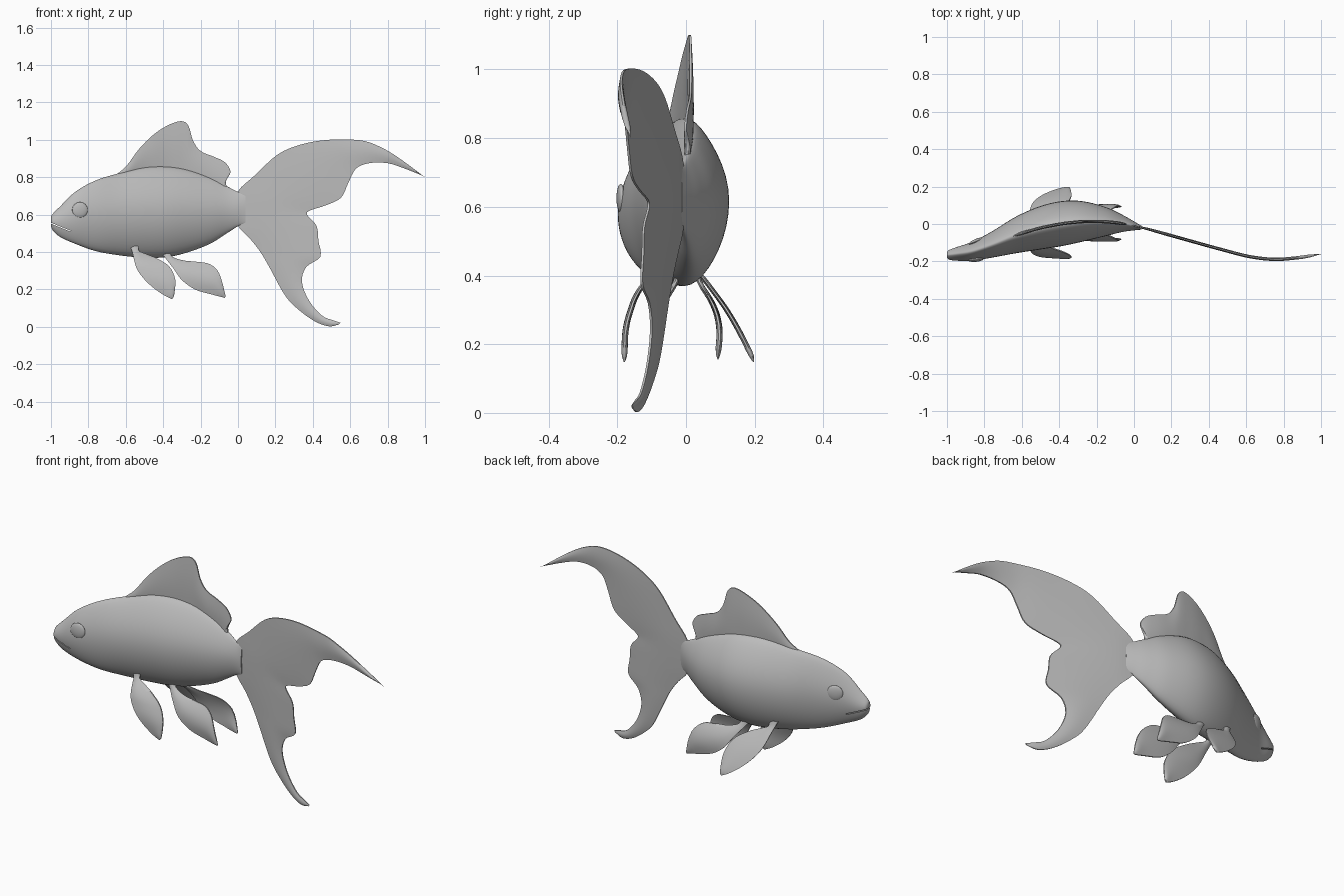
import bpy, bmesh, math
from mathutils import Vector

grey = bpy.data.materials.new("soft grey")
grey.diffuse_color = (0.5, 0.5, 0.5, 1)


def spline(rows, sub):
    """Catmull-Rom resampling of rows of numbers."""
    out = []
    for i in range(len(rows) - 1):
        a, b, c, d = (rows[min(max(i + k, 0), len(rows) - 1)] for k in (-1, 0, 1, 2))
        for s in range(sub):
            t = s / sub
            out.append([0.5 * (2 * q + (r - p) * t + (2 * p - 5 * q + 4 * r - u) * t * t
                               + (3 * q - p - 3 * r + u) * t ** 3)
                        for p, q, r, u in zip(a, b, c, d)])
    return out + [list(rows[-1])]


def lerp_table(table, v):
    """Piecewise linear lookup, smoothed by averaging nearby samples."""
    def f(x):
        if x <= table[0][0]:
            return table[0][1]
        for (x0, y0), (x1, y1) in zip(table, table[1:]):
            if x <= x1:
                return y0 + (y1 - y0) * (x - x0) / (x1 - x0)
        return table[-1][1]
    return sum(f(v + k * 0.015) for k in (-2, -1, 0, 1, 2)) / 5


def finish(ob, angle=50):
    bpy.ops.object.select_all(action='DESELECT')
    ob.select_set(True)
    bpy.context.view_layer.objects.active = ob
    bpy.ops.object.shade_smooth_by_angle(angle=math.radians(angle))


def loft(name, rings):
    """Skin closed rings of points and cap both ends."""
    bm = bmesh.new()
    loops = [[bm.verts.new(p) for p in r] for r in rings]
    n = len(loops[0])
    for a, b in zip(loops, loops[1:]):
        for i in range(n):
            bm.faces.new((a[i], a[(i + 1) % n], b[(i + 1) % n], b[i]))
    bm.faces.new(loops[0])
    bm.faces.new(loops[-1])
    bmesh.ops.remove_doubles(bm, verts=bm.verts, dist=0.0004)
    bmesh.ops.recalc_face_normals(bm, faces=bm.faces)
    me = bpy.data.meshes.new(name)
    bm.to_mesh(me)
    bm.free()
    ob = bpy.data.objects.new(name, me)
    bpy.context.collection.objects.link(ob)
    me.materials.append(grey)
    return ob


def fin(name, pairs, bend, axis, thick, sub=4, steps=8):
    """Lens-section blade between two edges; bend gives y along x (0) or z (1)."""
    rings = []
    for x0, z0, x1, z1 in spline(pairs, sub):
        width = math.hypot(x1 - x0, z1 - z0)
        sides = [[], []]
        for k in range(steps + 1):
            t = k / steps
            x, z = x0 + (x1 - x0) * t, z0 + (z1 - z0) * t
            y = lerp_table(bend, (x, z)[axis])
            h = min(thick, width * 0.2) * (0.35 + 0.65 * math.sin(math.pi * t))
            sides[0].append((x, y - h, z))
            sides[1].append((x, y + h, z))
        rings.append(sides[0] + sides[1][::-1])
    finish(loft(name, rings))


# Body stations: x, centre y, half width, bottom z, top z
stations = [
    (-1.0, -0.165, 0.012, 0.54, 0.59), (-0.99, -0.165, 0.025, 0.515, 0.605),
    (-0.95, -0.16, 0.036, 0.48, 0.645), (-0.87, -0.147, 0.05, 0.444, 0.722),
    (-0.76, -0.11, 0.07, 0.405, 0.783), (-0.63, -0.058, 0.098, 0.382, 0.823),
    (-0.5, -0.02, 0.116, 0.37, 0.853), (-0.38, 0.003, 0.12, 0.373, 0.857),
    (-0.27, 0.014, 0.107, 0.398, 0.84), (-0.15, 0.013, 0.077, 0.444, 0.798),
    (-0.06, 0.003, 0.045, 0.5, 0.752), (0.0, -0.01, 0.024, 0.538, 0.722),
    (0.04, -0.02, 0.010, 0.55, 0.71)]
rings = []
for x, c, w, lo, hi in spline(stations, 5):
    ring = []
    for i in range(40):
        a = math.tau * i / 40
        s = math.sin(a)
        pinch = 1 - (0.4 if s > 0 else 0.22) * s * s
        ring.append((x, c + w * math.cos(a) * pinch, (lo + hi) / 2 + (hi - lo) / 2 * s))
    rings.append(ring)
body = loft("body", rings)

# Mouth slit
bpy.ops.mesh.primitive_cube_add(size=1, location=(-0.955, -0.16, 0.536),
                                rotation=(0, math.radians(22), 0))
cutter = bpy.context.object
cutter.name = "mouth_cutter"
cutter.scale = (0.13, 0.2, 0.005)
cutter.hide_render = True
cut = body.modifiers.new("mouth", 'BOOLEAN')
cut.operation, cut.object, cut.solver = 'DIFFERENCE', cutter, 'EXACT'
bpy.context.view_layer.objects.active = body
bpy.ops.object.modifier_apply(modifier="mouth")
bpy.data.objects.remove(cutter)
finish(body)

# Eyes: shallow domes lying on each cheek
for side, y, slope in (("near", -0.190, 0.10), ("far", -0.092, 0.42)):
    bpy.ops.mesh.primitive_uv_sphere_add(segments=24, ring_count=12, radius=1,
                                         location=(-0.845, y, 0.625),
                                         rotation=(0, 0, math.atan(slope)))
    eye = bpy.context.object
    eye.name = side + "_eye"
    eye.scale = (0.042, 0.012, 0.042)
    eye.data.materials.append(grey)
    finish(eye)

# Dorsal fin: base edge then free edge
spine = [(s[0], s[1]) for s in stations]
fin("dorsal_fin", [
    (-0.65, 0.80, -0.65, 0.815), (-0.59, 0.80, -0.595, 0.862), (-0.53, 0.81, -0.53, 0.95),
    (-0.46, 0.82, -0.455, 1.025), (-0.39, 0.82, -0.38, 1.075), (-0.33, 0.81, -0.305, 1.10),
    (-0.29, 0.80, -0.265, 1.075), (-0.25, 0.79, -0.24, 0.995), (-0.2, 0.77, -0.2, 0.94),
    (-0.16, 0.75, -0.13, 0.91), (-0.13, 0.73, -0.07, 0.88), (-0.11, 0.72, -0.04, 0.83),
    (-0.09, 0.71, -0.063, 0.785), (-0.08, 0.70, -0.06, 0.74)], spine, 0, 0.009)

# Tail fin: outer edge then ragged trailing edge, upper tip to lower tip
fin("tail_fin", [
    (1.0, 0.80, 1.0, 0.803), (0.85, 0.91, 0.90, 0.843), (0.75, 0.967, 0.80, 0.875),
    (0.65, 0.998, 0.70, 0.875), (0.48, 1.0, 0.63, 0.845), (0.33, 0.973, 0.59, 0.77),
    (0.21, 0.92, 0.55, 0.69), (0.09, 0.81, 0.47, 0.65), (0.0, 0.725, 0.385, 0.622),
    (-0.02, 0.63, 0.37, 0.598), (0.0, 0.54, 0.42, 0.54), (0.065, 0.47, 0.43, 0.46),
    (0.12, 0.40, 0.44, 0.375), (0.17, 0.315, 0.365, 0.32), (0.25, 0.17, 0.342, 0.24),
    (0.32, 0.095, 0.38, 0.14), (0.41, 0.03, 0.45, 0.06), (0.485, 0.003, 0.51, 0.035),
    (0.54, 0.013, 0.547, 0.022)],
    [(-0.05, 0.0), (0.05, -0.02), (0.2, -0.062), (0.4, -0.118), (0.6, -0.172),
     (0.7, -0.187), (0.78, -0.19), (0.9, -0.178), (1.0, -0.16)], 0, 0.009)

# Paired lower fins: lower edge then upper edge, root to tip
pectoral = [(-0.58, 0.44, -0.53, 0.44), (-0.565, 0.40, -0.53, 0.408),
            (-0.545, 0.32, -0.49, 0.39), (-0.51, 0.265, -0.425, 0.362),
            (-0.46, 0.215, -0.365, 0.32), (-0.40, 0.172, -0.335, 0.25),
            (-0.352, 0.148, -0.342, 0.165)]
pelvic = [(-0.42, 0.41, -0.37, 0.41), (-0.39, 0.37, -0.35, 0.375),
          (-0.345, 0.312, -0.29, 0.355), (-0.30, 0.25, -0.22, 0.348),
          (-0.23, 0.2, -0.15, 0.335), (-0.15, 0.176, -0.10, 0.285),
          (-0.07, 0.155, -0.066, 0.165)]
fin("near_pectoral_fin", pectoral,
    [(0.14, -0.18), (0.25, -0.177), (0.35, -0.145), (0.42, -0.085)], 1, 0.009)
fin("far_pectoral_fin", pectoral,
    [(0.14, 0.203), (0.22, 0.165), (0.3, 0.12), (0.4, 0.045), (0.43, 0.02)], 1, 0.009)
fin("near_pelvic_fin", pelvic,
    [(0.15, -0.08), (0.25, -0.088), (0.32, -0.068), (0.39, -0.02)], 1, 0.009)
fin("far_pelvic_fin", pelvic,
    [(0.15, 0.092), (0.25, 0.1), (0.32, 0.08), (0.39, 0.03)], 1, 0.009)
